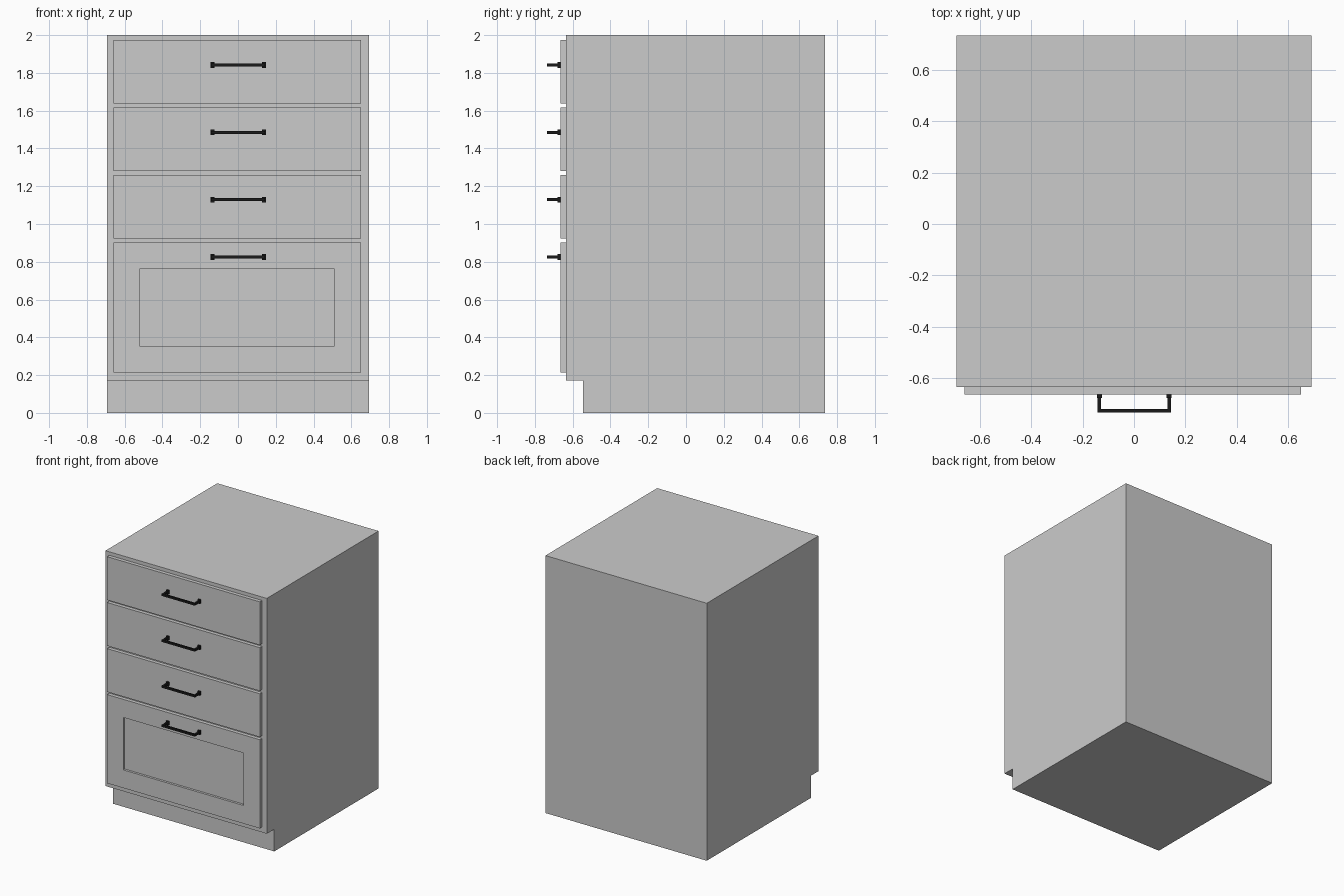
import bpy, bmesh

if "Cube" in bpy.data.objects:
    bpy.data.objects.remove(bpy.data.objects["Cube"])

black = bpy.data.materials.new("black_metal")
black.diffuse_color = (0.01, 0.01, 0.01, 1)
black.use_nodes = True
black.node_tree.nodes["Principled BSDF"].inputs["Base Color"].default_value = black.diffuse_color


def finish(bm, name, mat=None):
    bmesh.ops.recalc_face_normals(bm, faces=bm.faces)
    mesh = bpy.data.meshes.new(name)
    bm.to_mesh(mesh)
    bm.free()
    obj = bpy.data.objects.new(name, mesh)
    bpy.context.collection.objects.link(obj)
    if mat:
        mesh.materials.append(mat)
    return obj


def add_box(bm, x0, x1, y0, y1, z0, z1):
    verts = bmesh.ops.create_cube(bm, size=1)["verts"]
    for v in verts:
        v.co = ((x0 + x1) / 2 + v.co.x * (x1 - x0),
                (y0 + y1) / 2 + v.co.y * (y1 - y0),
                (z0 + z1) / 2 + v.co.z * (z1 - z0))


def box(name, *dims):
    bm = bmesh.new()
    add_box(bm, *dims)
    return finish(bm, name)


def prism(name, outline, vec, mat=None):
    bm = bmesh.new()
    face = bm.faces.new([bm.verts.new(p) for p in outline])
    new = bmesh.ops.extrude_face_region(bm, geom=[face])["geom"]
    bmesh.ops.translate(bm, vec=vec, verts=[g for g in new if isinstance(g, bmesh.types.BMVert)])
    # keep the starting cap so the solid is closed
    if not face.is_valid:
        bm.faces.new([v for v in bm.verts][:len(outline)])
    return finish(bm, name, mat)


HALF_W, BACK, FACE, FRONT = 0.693, 0.735, -0.636, -0.664
X0, X1 = -0.66, 0.652

# Cabinet body with toe-kick notch
profile = [(-0.545, 0), (BACK, 0), (BACK, 2), (FACE, 2), (FACE, 0.172), (-0.545, 0.172)]
prism("cabinet_body", [(-HALF_W, y, z) for y, z in profile], (2 * HALF_W, 0, 0))

# Three flat drawer fronts
for i, (z0, z1) in enumerate([(1.637, 1.973), (1.281, 1.617), (0.923, 1.259)]):
    box(f"drawer_front_{i + 1}", X0, X1, FRONT, FACE, z0, z1)

# Bottom drawer: top rail, U-shaped frame and recessed panel
IN0, IN1, SPLIT = -0.521, 0.511, 0.761
box("bottom_drawer_top_rail", X0, X1, FRONT, FACE, SPLIT, 0.902)
u_shape = [(X0, SPLIT), (X0, 0.213), (X1, 0.213), (X1, SPLIT),
           (IN1, SPLIT), (IN1, 0.354), (IN0, 0.354), (IN0, SPLIT)]
prism("bottom_drawer_frame", [(x, FRONT, z) for x, z in u_shape], (0, FACE - FRONT, 0))
box("bottom_drawer_panel", IN0, IN1, FRONT + 0.018, FACE, 0.354, SPLIT)

# Black pull handles: U-shaped bar with a collar at each foot
OUT, T, CX, REACH = -0.735, 0.014, 0.001, 0.136
for i, z in enumerate([1.842, 1.485, 1.129, 0.825]):
    a, b = CX - REACH - T / 2, CX + REACH + T / 2
    bar = [(a, FRONT), (a, OUT), (b, OUT), (b, FRONT),
           (b - T, FRONT), (b - T, OUT + T), (a + T, OUT + T), (a + T, FRONT)]
    prism(f"handle_bar_{i + 1}", [(x, y, z - 0.008) for x, y in bar], (0, 0, 0.016), black)
    bm = bmesh.new()
    for s in (-1, 1):
        x = CX + s * REACH
        add_box(bm, x - 0.01, x + 0.01, FRONT - 0.015, FRONT, z - 0.015, z + 0.015)
    finish(bm, f"handle_feet_{i + 1}", black)
